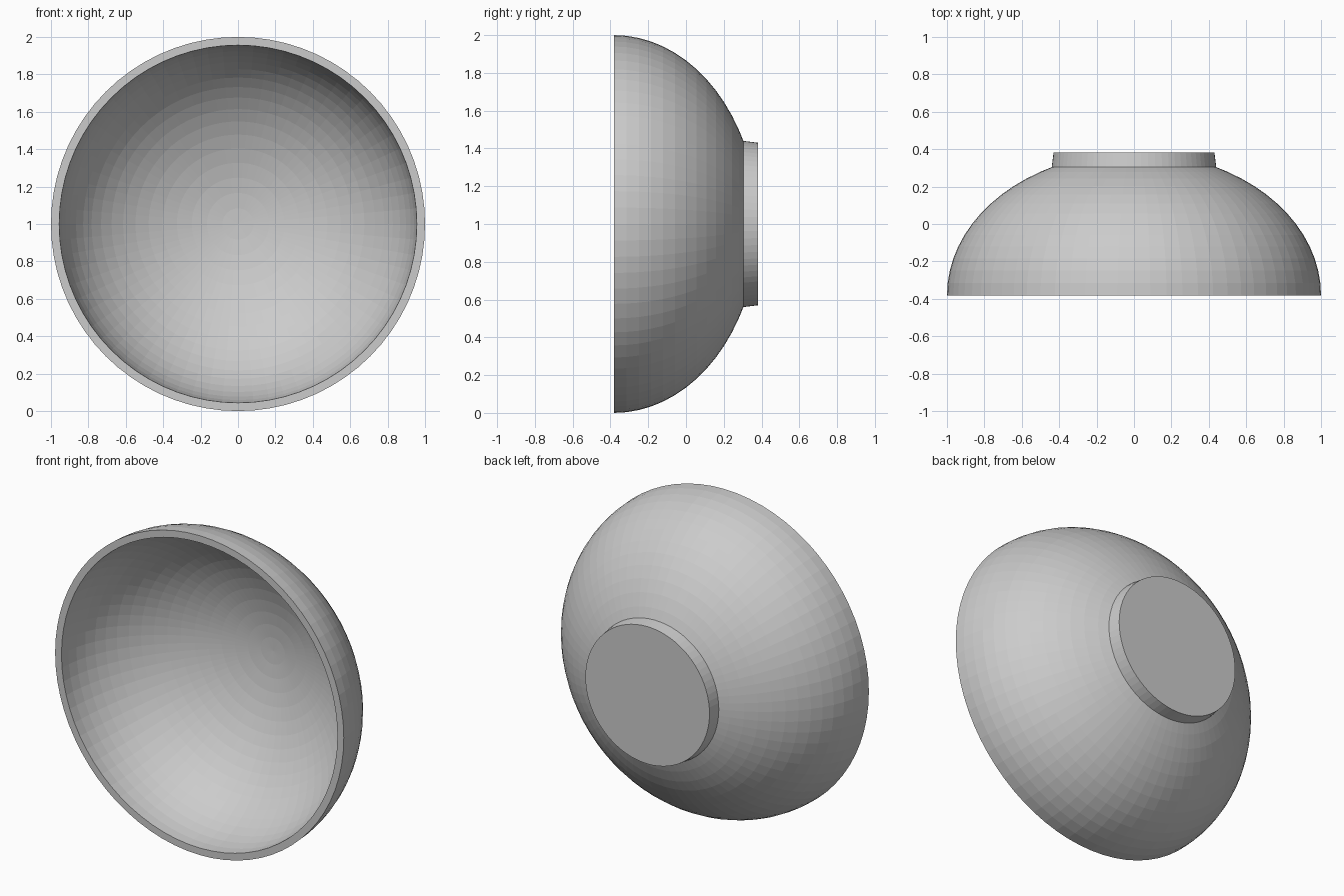
import bpy
import bmesh
from math import sin, cos, acos, radians, pi

cube = bpy.data.objects.get("Cube")
if cube:
    bpy.data.objects.remove(cube, do_unlink=True)

SEGMENTS = 72
DEPTH = 0.763            # outer depth of the bowl
RIM_Y = -DEPTH / 2
INNER = 0.956            # inner wall as a fraction of the outer wall
FOOT_R = 0.44

grey = bpy.data.materials.new("grey")
grey.use_nodes = True
colour = (0.6, 0.6, 0.6, 1)
grey.diffuse_color = colour
grey.node_tree.nodes["Principled BSDF"].inputs["Base Color"].default_value = colour


def lathe(name, profile):
    """Revolve (radius, y) points about the horizontal axis through z = 1."""
    bm = bmesh.new()
    verts = [bm.verts.new((r, y, 1)) for r, y in profile]
    edges = [bm.edges.new(pair) for pair in zip(verts, verts[1:])]
    bmesh.ops.spin(bm, geom=verts + edges, cent=(0, 0, 1), axis=(0, 1, 0),
                   angle=2 * pi, steps=SEGMENTS)
    bmesh.ops.remove_doubles(bm, verts=bm.verts, dist=0.0001)
    bmesh.ops.recalc_face_normals(bm, faces=bm.faces)
    mesh = bpy.data.meshes.new(name)
    bm.to_mesh(mesh)
    bm.free()
    mesh.materials.append(grey)
    obj = bpy.data.objects.new(name, mesh)
    bpy.context.collection.objects.link(obj)
    return obj


def arc(scale, angles):
    return [(scale * cos(a), RIM_Y + scale * DEPTH * sin(a)) for a in angles]


# Bowl: inner wall from the centre to the rim, then the outer wall to the foot
steps = [radians(a) for a in range(0, 90, 5)]
foot_angle = acos(FOOT_R)
inner_wall = arc(INNER, steps + [pi / 2])[::-1]
outer_wall = arc(1, [a for a in steps if a < foot_angle] + [foot_angle])
foot_y = outer_wall[-1][1]

# Foot: slightly tapered ring closed by a flat disc, joined to the bowl's wall
foot = [(FOOT_R - 0.01, -RIM_Y), (0, -RIM_Y)]
lathe("bowl", inner_wall + outer_wall + foot)
